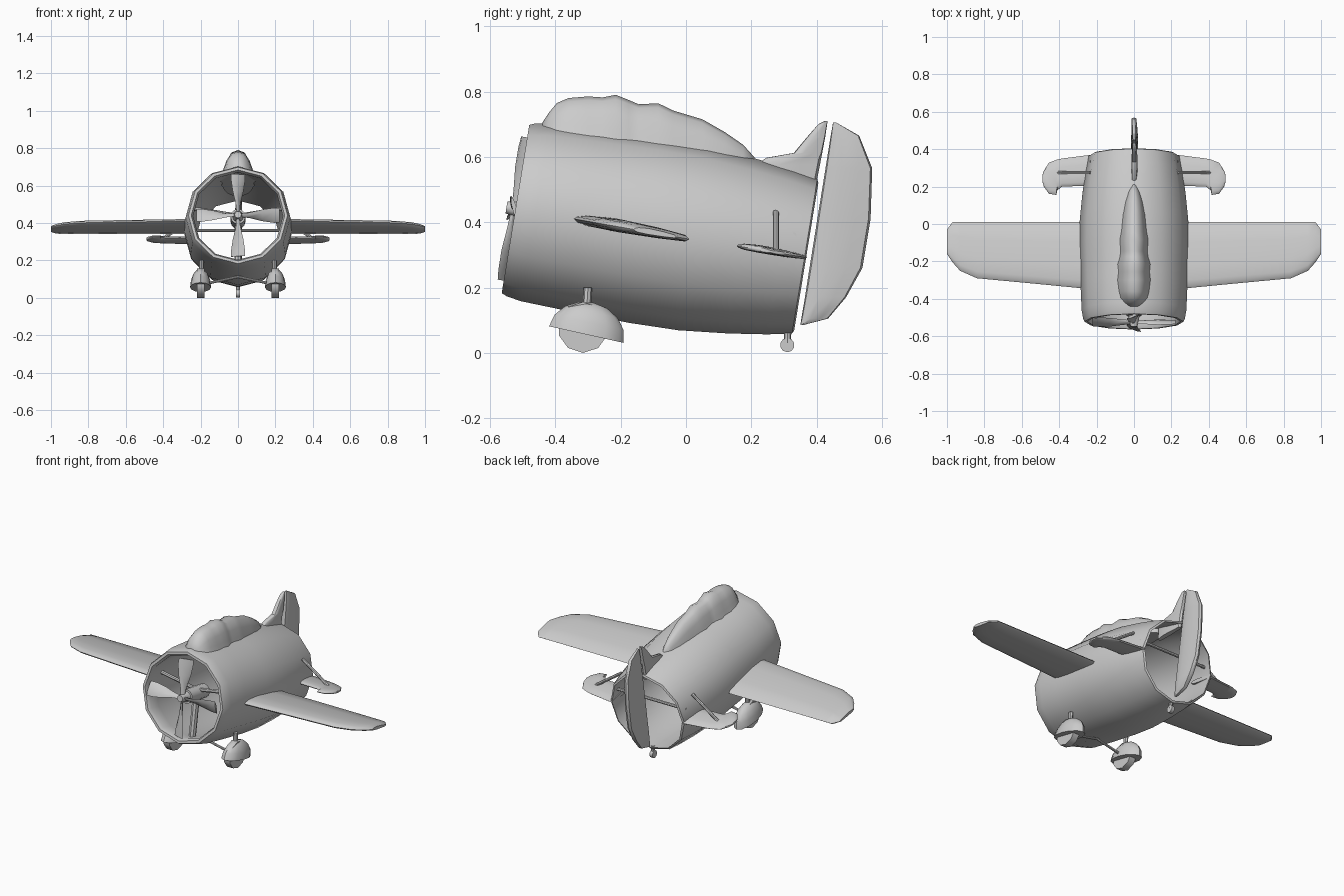
import bpy, bmesh, math
from mathutils import Vector, Matrix

if "Cube" in bpy.data.objects:
    bpy.data.objects.remove(bpy.data.objects["Cube"])

grey = bpy.data.materials.new("light_grey")
grey.diffuse_color = (0.6, 0.6, 0.6, 1)
grey.use_nodes = True
grey.node_tree.nodes["Principled BSDF"].inputs["Base Color"].default_value = grey.diffuse_color


def finish(name, bm, angle=40):
    bmesh.ops.recalc_face_normals(bm, faces=bm.faces)
    me = bpy.data.meshes.new(name)
    bm.to_mesh(me)
    bm.free()
    me.materials.append(grey)
    ob = bpy.data.objects.new(name, me)
    bpy.context.collection.objects.link(ob)
    bpy.ops.object.select_all(action='DESELECT')
    ob.select_set(True)
    bpy.context.view_layer.objects.active = ob
    bpy.ops.object.shade_smooth_by_angle(angle=math.radians(angle))
    return ob


def loft(name, rings, caps=True, loop=False, angle=40, matrix=None):
    """Skin a list of closed rings that have equal point counts."""
    bm = bmesh.new()
    vs = [[bm.verts.new(p) for p in r] for r in rings]
    pairs = list(zip(vs, vs[1:])) + ([(vs[-1], vs[0])] if loop else [])
    for a, b in pairs:
        for i in range(len(a)):
            j = (i + 1) % len(a)
            bm.faces.new((a[i], a[j], b[j], b[i]))
    if caps and not loop:
        bm.faces.new(vs[0])
        bm.faces.new(vs[-1])
    if matrix:
        bm.transform(matrix)
    return finish(name, bm, angle)


def rod(name, a, b, r, sides=8, r2=None):
    a, b = Vector(a), Vector(b)
    d = b - a
    bm = bmesh.new()
    m = Matrix.Translation((a + b) / 2) @ d.to_track_quat('Z', 'Y').to_matrix().to_4x4()
    bmesh.ops.create_cone(bm, cap_ends=True, segments=sides, radius1=r,
                          radius2=r if r2 is None else r2, depth=d.length, matrix=m)
    return finish(name, bm)


# (chord fraction, thickness fraction) of a rounded surface section
SECTION = [(0, 0), (.03, .35), (.12, .75), (.35, 1), (.7, .8), (.96, .45), (1, 0),
           (.96, -.4), (.7, -.6), (.35, -.7), (.12, -.6), (.03, -.35)]


def surface(name, stations, side, z0, slope, thick):
    """Horizontal surface from stations (x, leading y, trailing y, thickness scale)."""
    rings = []
    for x, y0, y1, k in stations:
        ring = []
        for c, t in SECTION:
            y = y0 + (y1 - y0) * c
            ring.append((side * x, y, z0 - slope * y + t * thick * k))
        rings.append(ring)
    return loft(name, rings)


def upright(name, stations, thick):
    """Vertical surface from stations (z, leading y, trailing y, thickness scale)."""
    sym = [(c, math.copysign(max(abs(t), .6) if t else 0, t)) for c, t in SECTION]
    return loft(name, [[(t * thick * k, y0 + (y1 - y0) * c, z) for c, t in sym]
                       for z, y0, y1, k in stations])


# Tube fuselage: outer skin, rear lip, inner skin, front lip, nose raised
tilt = Matrix.Translation((0, -.52, .44)) @ Matrix.Rotation(math.radians(-9.3), 4, 'X')
profile = [(.015, .272), (.06, .28), (.2, .286), (.4, .292), (.55, .29), (.7, .275),
           (.82, .258), (.895, .243), (.9, .232), (.8, .24), (.6, .265), (.3, .262),
           (.1, .25), (.02, .24), (-.002, .25), (-.002, .265)]
tube = [[(r * math.sin(a), y, r * math.cos(a) * .985)
         for a in [math.tau * i / 12 for i in range(12)]] for y, r in profile]
loft("fuselage_tube", tube, loop=True, angle=50, matrix=tilt)

# Humped cockpit fairing along the top
hump = [(-.44, .705, .03), (-.42, .735, .045), (-.395, .765, .058), (-.36, .78, .064),
        (-.30, .785, .07), (-.255, .782, .067), (-.215, .79, .07), (-.175, .774, .062),
        (-.145, .761, .06), (-.085, .764, .064), (-.04, .742, .058), (.05, .715, .052),
        (.12, .675, .042), (.175, .637, .028), (.21, .598, .012)]
half = [(1.4, 0), (1.1, .35), (.88, .65), (.5, .92), (0, 1)]
rings = []
for y, top, w in hump:
    base = .675 - .19 * (y + .48)
    pts = [(w * a, y, base + (top - base) * b) for a, b in half]
    rings.append(pts + [(-x, yy, z) for x, yy, z in reversed(pts[:-1])])
loft("cockpit_fairing", rings, angle=60)

# Fin and rudder
upright("tail_fin", [(.5, .21, .395, 1), (.575, .215, .41, 1), (.597, .245, .414, 1),
                     (.612, .33, .417, 1), (.66, .37, .426, .9), (.70, .405, .432, .7),
                     (.71, .425, .434, .5)], .018)
upright("rudder", [(.085, .35, .358, .5), (.105, .353, .435, .8), (.17, .364, .49, 1),
                   (.26, .378, .54, 1), (.41, .402, .565, 1), (.565, .427, .57, .9),
                   (.665, .443, .53, .7), (.705, .45, .46, .4)], .022)
rod("rudder_crossbar", (-.235, .33, .36), (.235, .33, .36), .009)

# Propeller: four twisted blades on a small hub, in the tube's frame
for i in range(4):
    spin = Matrix.Rotation(i * math.pi / 2, 4, 'Y')
    rings = []
    for r, w, twist in [(.01, .014, 60), (.06, .02, 52), (.13, .037, 40),
                        (.19, .044, 32), (.222, .042, 28)]:
        t, ring = math.radians(twist), []
        for u, v in [(-1, 0), (-.5, .006), (.5, .006), (1, 0), (.5, -.006), (-.5, -.006)]:
            ring.append((u * w * math.cos(t) - v * math.sin(t),
                         u * w * math.sin(t) * .8 + v * math.cos(t) - .005, r))
        rings.append(ring)
    loft("propeller_blade", rings, matrix=tilt @ spin)
rod("propeller_hub", tilt @ Vector((0, .03, 0)), tilt @ Vector((0, -.03, 0)), .03, 12, .018)

# Engine behind the propeller with its mounting struts
rod("engine", tilt @ Vector((0, .2, 0)), tilt @ Vector((0, .03, 0)), .04, 12)
rod("engine_lower_strut", tilt @ Vector((0, .13, 0)), tilt @ Vector((0, .13, -.255)), .02)
for s in (-1, 1):
    rod("engine_side_strut", tilt @ Vector((0, .13, .02)),
        tilt @ Vector((s * .245, .13, .06)), .011)

for s in (-1, 1):
    # Main wing
    surface("wing", [(.265, -.345, .01, 1), (.5, -.322, .01, 1), (.84, -.29, .01, .95),
                     (.93, -.25, .01, .85), (.97, -.205, .01, .75), (1.0, -.16, -.03, .45)],
            s, .35, .175, .024)
    # Tailplane with a forward horn at its tip, and its brace
    surface("tailplane", [(.23, .205, .37, 1), (.385, .2, .35, 1), (.41, .18, .345, 1),
                          (.415, .155, .343, 1), (.455, .162, .328, .9),
                          (.482, .2, .285, .8), (.49, .225, .26, .5)],
            s, .354, .17, .014)
    rod("tailplane_brace", (s * .235, .275, .43), (s * .41, .275, .31), .009)

    # Wheel, teardrop fairing and leg
    rod("wheel", (s * .2 - .02, -.315, .078), (s * .2 + .02, -.315, .078), .078, 10)
    bm = bmesh.new()
    bmesh.ops.create_uvsphere(bm, u_segments=12, v_segments=8, radius=1)
    low = [v for v in bm.verts if v.co.z < -.01]
    bmesh.ops.delete(bm, geom=low, context='VERTS')
    bmesh.ops.holes_fill(bm, edges=bm.edges)
    bm.transform(Matrix.Translation((s * .2, -.305, .056)) @
                 Matrix.Rotation(math.radians(-12.5), 4, 'X') @
                 Matrix.Diagonal((.056, .117, .1, 1)))
    finish("wheel_fairing", bm)
    rod("gear_leg", (s * .195, -.305, .12), (s * .195, -.3, .2), .013)
    rod("gear_axle", (s * .15, -.31, .08), (0, -.31, .112), .007)

# Tail wheel
rod("tail_wheel", (-.01, .31, .024), (.01, .31, .024), .022, 10)
rod("tail_wheel_leg", (0, .31, .03), (0, .312, .075), .011)
